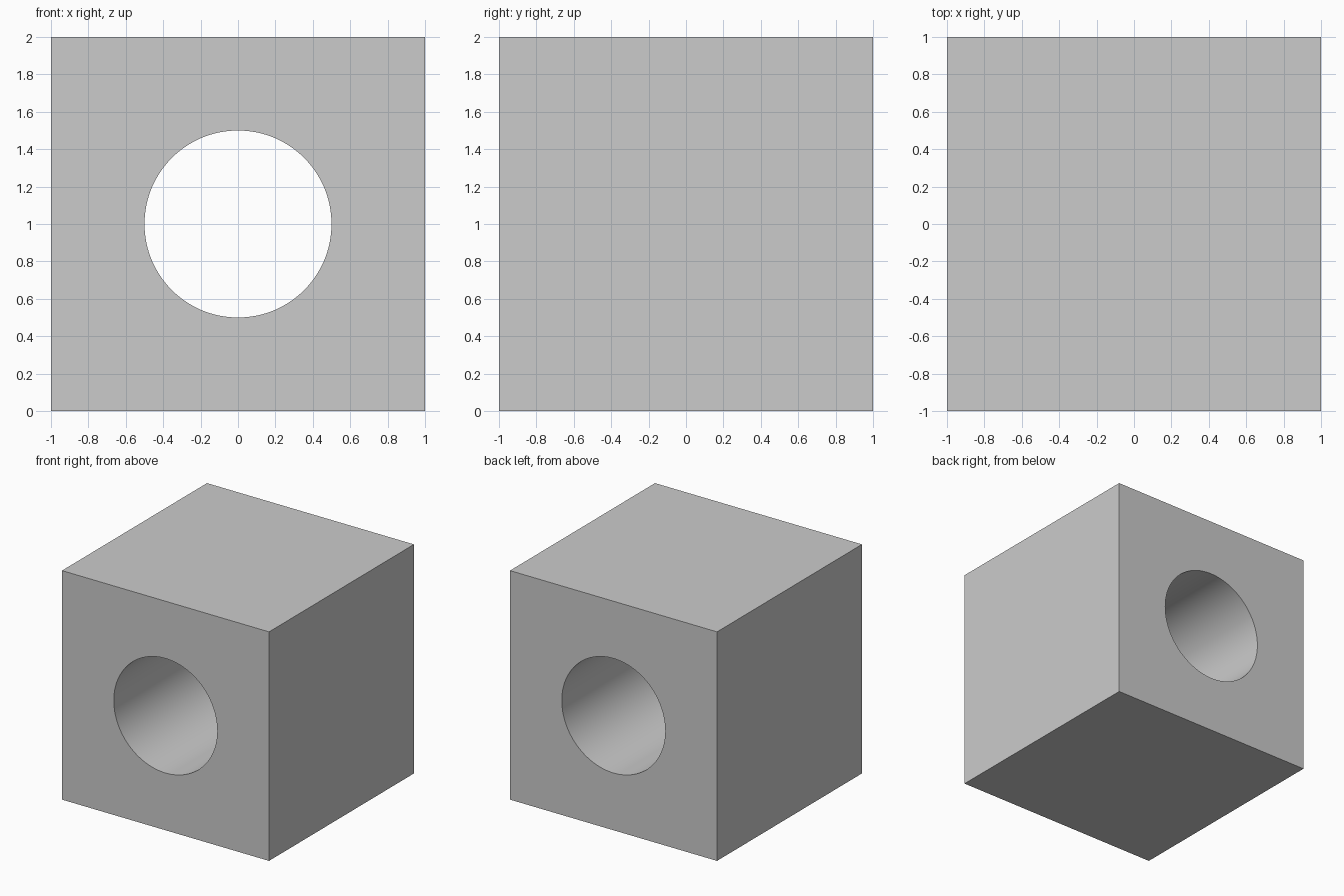
import bpy
import math

if "Cube" in bpy.data.objects:
    bpy.data.objects.remove(bpy.data.objects["Cube"])

# Solid block standing on the ground
bpy.ops.mesh.primitive_cube_add(size=2, location=(0, 0, 1))
block = bpy.context.object
block.name = "drilled_block"

# Round cutter running front to back
bpy.ops.mesh.primitive_cylinder_add(vertices=128, radius=0.5, depth=3,
                                    location=(0, 0, 1),
                                    rotation=(math.pi / 2, 0, 0))
cutter = bpy.context.object
cutter.name = "hole_cutter"
cutter.hide_render = True

# Through hole
hole = block.modifiers.new("through_hole", 'BOOLEAN')
hole.operation = 'DIFFERENCE'
hole.solver = 'EXACT'
hole.object = cutter
bpy.ops.object.select_all(action='DESELECT')
block.select_set(True)
bpy.context.view_layer.objects.active = block
bpy.ops.object.modifier_apply(modifier=hole.name)
bpy.data.objects.remove(cutter, do_unlink=True)

# Smooth bore, sharp block edges
bpy.ops.object.shade_smooth_by_angle(angle=math.radians(30))
